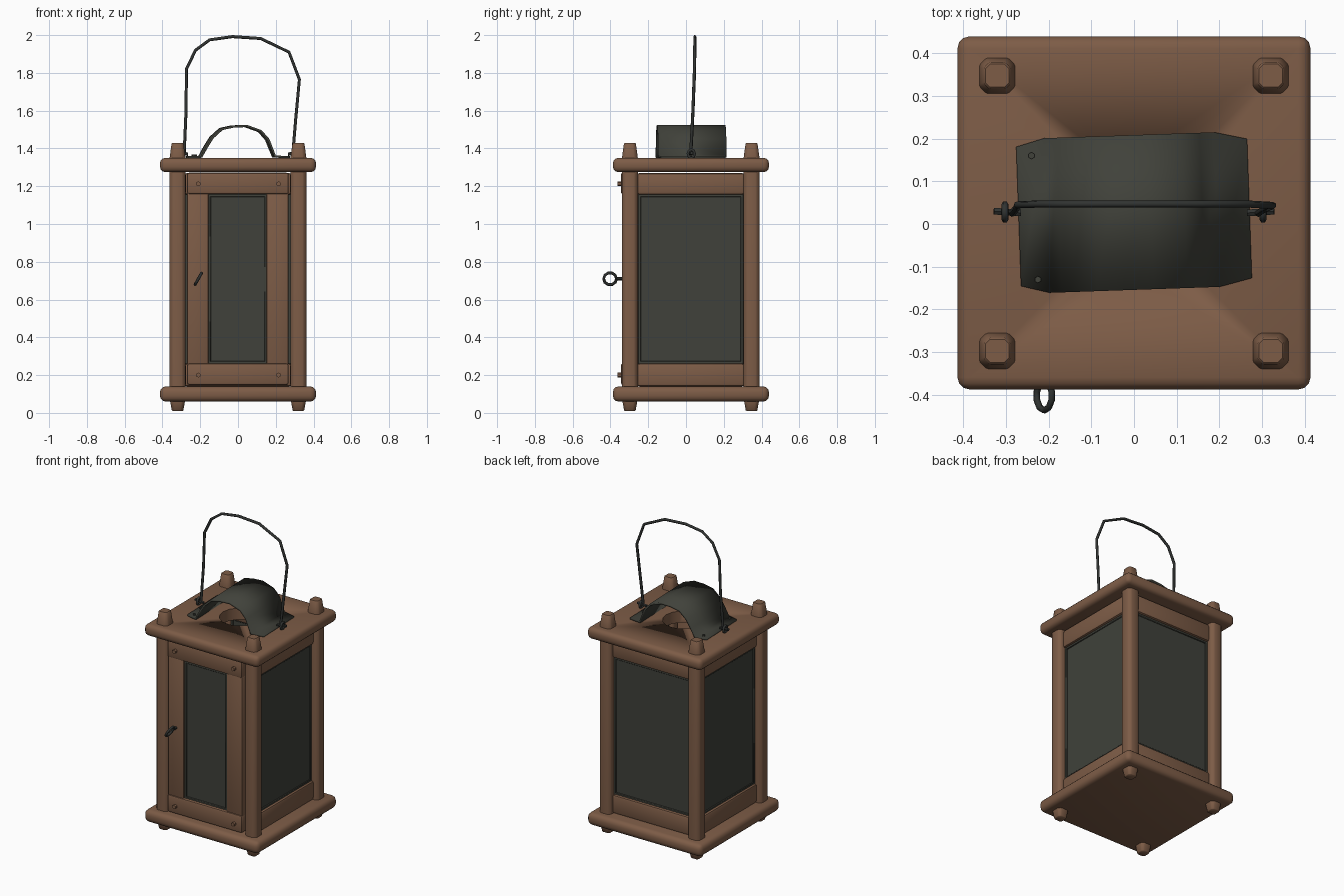
import bpy, bmesh, math
from mathutils import Matrix, Vector

if "Cube" in bpy.data.objects:
    bpy.data.objects.remove(bpy.data.objects["Cube"])

CY = 0.025  # lantern body centre in y


def material(name, rgb):
    m = bpy.data.materials.new(name)
    m.diffuse_color = (*rgb, 1)
    m.use_nodes = True
    m.node_tree.nodes["Principled BSDF"].inputs["Base Color"].default_value = m.diffuse_color
    return m


WOOD = material("brown wood", (0.205, 0.107, 0.062))
METAL = material("dark metal", (0.052, 0.054, 0.043))
GLASS = material("dark glass", (0.050, 0.053, 0.043))
WIRE = material("blackened wire", (0.030, 0.033, 0.031))


def finish(name, bm, mat, bevel=0.0, segs=2, turn=0.0):
    """Turn a bmesh into a bevelled, smooth object, optionally turned about the body axis."""
    bmesh.ops.recalc_face_normals(bm, faces=bm.faces)
    if turn:
        bm.transform(Matrix.Translation((0, CY, 0)) @ Matrix.Rotation(turn, 4, 'Z')
                     @ Matrix.Translation((0, -CY, 0)))
    me = bpy.data.meshes.new(name)
    bm.to_mesh(me)
    bm.free()
    ob = bpy.data.objects.new(name, me)
    bpy.context.collection.objects.link(ob)
    me.materials.append(mat)
    bpy.ops.object.select_all(action='DESELECT')
    ob.select_set(True)
    bpy.context.view_layer.objects.active = ob
    if bevel:
        b = ob.modifiers.new("bevel", 'BEVEL')
        b.width, b.segments = bevel, segs
        bpy.ops.object.modifier_apply(modifier=b.name)
    bpy.ops.object.shade_smooth_by_angle(angle=math.radians(40))
    return ob


def box(name, x, y, z, mat, bevel=0.0, segs=2, turn=0.0):
    bm = bmesh.new()
    bmesh.ops.create_cube(bm, size=1)
    for v in bm.verts:
        v.co = [(a + b) / 2 + c * (b - a) for (a, b), c in zip((x, y, z), v.co)]
    return finish(name, bm, mat, bevel, segs, turn)


def rod(name, p, q, r, mat, sides=6):
    """Short cylinder between two points."""
    p, q = Vector(p), Vector(q)
    bm = bmesh.new()
    bmesh.ops.create_cone(bm, cap_ends=True, segments=sides, radius1=r, radius2=r, depth=(q - p).length)
    bm.transform(Matrix.Translation((p + q) / 2) @ (q - p).to_track_quat('Z', 'Y').to_matrix().to_4x4())
    return finish(name, bm, mat)


def wire(name, pts, r, closed=False):
    """Bent wire along straight pieces."""
    cu = bpy.data.curves.new(name, 'CURVE')
    cu.dimensions = '3D'
    cu.bevel_depth, cu.bevel_resolution, cu.use_fill_caps = r, 1, True
    s = cu.splines.new('POLY')
    s.points.add(len(pts) - 1)
    for sp, p in zip(s.points, pts):
        sp.co = (*p, 1)
    s.use_cyclic_u = closed
    ob = bpy.data.objects.new(name, cu)
    bpy.context.collection.objects.link(ob)
    cu.materials.append(WIRE)
    bpy.ops.object.select_all(action='DESELECT')
    ob.select_set(True)
    bpy.context.view_layer.objects.active = ob
    bpy.ops.object.convert(target='MESH')


# Base and roof boards, the roof with a smoke hole
W, Y0, Y1 = 0.413, -0.387, 0.439
box("base_board", (-W, W), (Y0, Y1), (0.06, 0.14), WOOD, 0.03, 3)
roof = box("roof_board", (-W, W), (Y0, Y1), (1.275, 1.35), WOOD, 0.028, 3)
cutter = rod("hole_cutter", (0, CY, 1.2), (0, CY, 1.5), 0.125, WOOD, 16)
cutter.hide_render = True
cut = roof.modifiers.new("hole", 'BOOLEAN')
cut.operation, cut.object, cut.solver = 'DIFFERENCE', cutter, 'EXACT'
bpy.context.view_layer.objects.active = roof
bpy.ops.object.modifier_apply(modifier=cut.name)
bpy.data.objects.remove(cutter)

# Corner posts, tapering at foot and tip
for sx in (-1, 1):
    for sy in (-1, 1):
        bm = bmesh.new()
        rings = []
        for z, h in ((0.01, 0.03), (0.06, 0.039), (0.14, 0.042), (1.35, 0.042), (1.43, 0.031)):
            c = 0.4 * h
            ring = []
            for a, b in ((h, -h + c), (h, h - c), (h - c, h), (c - h, h),
                         (-h, h - c), (-h, c - h), (c - h, -h), (h - c, -h)):
                ring.append(bm.verts.new((sx * 0.32 + a, CY + sy * 0.322 + b, z)))
            rings.append(ring)
        for lo, hi in zip(rings, rings[1:]):
            for i in range(8):
                bm.faces.new((lo[i], lo[i - 1], hi[i - 1], hi[i]))
        bm.faces.new(rings[0])
        bm.faces.new(rings[-1])
        finish("corner_post", bm, WOOD, 0.004, 1)


def pane(name, lo, hi, face, turn):
    """Framed glass pane on the local front wall; face is the outer y."""
    z0, z1, e = 0.258, 1.158, 0.016
    box(name + "_glass", (lo, hi), (face + 0.006, face + 0.014), (z0, z1), GLASS, turn=turn)
    for x, z in (((lo, lo + e), (z0, z1)), ((hi - e, hi), (z0, z1)),
                 ((lo, hi), (z0, z0 + e)), ((lo, hi), (z1 - e, z1))):
        box(name + "_frame", x, (face, face + 0.02), z, METAL, 0.003, 1, turn)


# Right, back and left walls: two rails and a wide pane
for name, turn in (("right", 90), ("back", 180), ("left", 270)):
    t = math.radians(turn)
    pane(name, -0.28, 0.28, CY - 0.32, t)
    for z in ((0.14, 0.262), (1.155, 1.27)):
        box(name + "_rail", (-0.285, 0.285), (CY - 0.335, CY - 0.275), z, WOOD, 0.015, 2, t)

# Front door: rails, side boards, narrow pane and pegs
for z in ((0.148, 0.262), (1.158, 1.272)):
    box("door_rail", (-0.27, 0.268), (-0.345, -0.285), z, WOOD, 0.012)
for x in ((-0.27, -0.155), (0.15, 0.268)):
    box("door_board", x, (-0.338, -0.285), (0.25, 1.17), WOOD, 0.012)
pane("door", -0.16, 0.155, -0.328, 0)
for x in (-0.21, 0.215):
    for z in (0.2, 1.213):
        rod("door_peg", (x, -0.33, z), (x, -0.362, z), 0.013, WOOD)

# Door pull: wire ring on a short stem
wire("door_pull", [(-0.21 + 0.018 * math.sin(a), -0.402 + 0.034 * math.cos(a), 0.71 + 0.032 * math.sin(a))
                   for a in [i * math.tau / 10 for i in range(10)]], 0.008, True)
rod("pull_stem", (-0.21, -0.37, 0.71), (-0.21, -0.33, 0.71), 0.009, WIRE)

# Bent sheet heat shield over the smoke hole
profile = [(-0.27, 1.353), (-0.20, 1.356), (-0.17, 1.41), (-0.14, 1.458), (-0.09, 1.503), (-0.03, 1.516),
           (0.04, 1.519), (0.115, 1.492), (0.155, 1.447), (0.19, 1.358), (0.27, 1.353)]
bm = bmesh.new()
rows = []
for x, z in profile:
    inset = 0.018 if abs(x) > 0.25 else 0.0
    rows.append([bm.verts.new((x, y, z)) for y in (-0.181 + inset, 0.181 - inset)])
for a, b in zip(rows, rows[1:]):
    bm.faces.new((a[0], b[0], b[1], a[1]))
bm.transform(Matrix.Translation((0, CY + 0.002, 0)) @ Matrix.Rotation(math.radians(2), 4, 'Z'))
shield = finish("heat_shield", bm, METAL)
solid = shield.modifiers.new("sheet", 'SOLIDIFY')
solid.thickness, solid.offset = 0.012, 0
bpy.ops.object.modifier_apply(modifier=solid.name)
for x, y in ((-0.24, 0.16), (-0.225, -0.13)):
    rod("shield_nail", (x, y, 1.35), (x, y, 1.368), 0.008, METAL)

# Carrying handle and its eyelets
bail = [(-0.285, 1.37), (-0.275, 1.6), (-0.273, 1.82), (-0.225, 1.92), (-0.15, 1.975), (-0.03, 1.992),
        (0.12, 1.982), (0.27, 1.91), (0.325, 1.765), (0.305, 1.55), (0.29, 1.37)]
wire("carrying_handle", [(x, 0.025 + 0.022 * math.sin((z - 1.37) / 0.625 * math.pi / 2), z)
                         for x, z in bail], 0.0085)
for s in (-1, 1):
    wire("handle_eyelet", [(s * 0.302, 0.028 + 0.018 * math.cos(a), 1.372 + 0.022 * math.sin(a))
                           for a in [i * math.tau / 8 for i in range(8)]], 0.008, True)
    rod("handle_hook", (s * 0.265, 0.026, 1.37), (s * 0.328, 0.03, 1.376), 0.009, WIRE)
